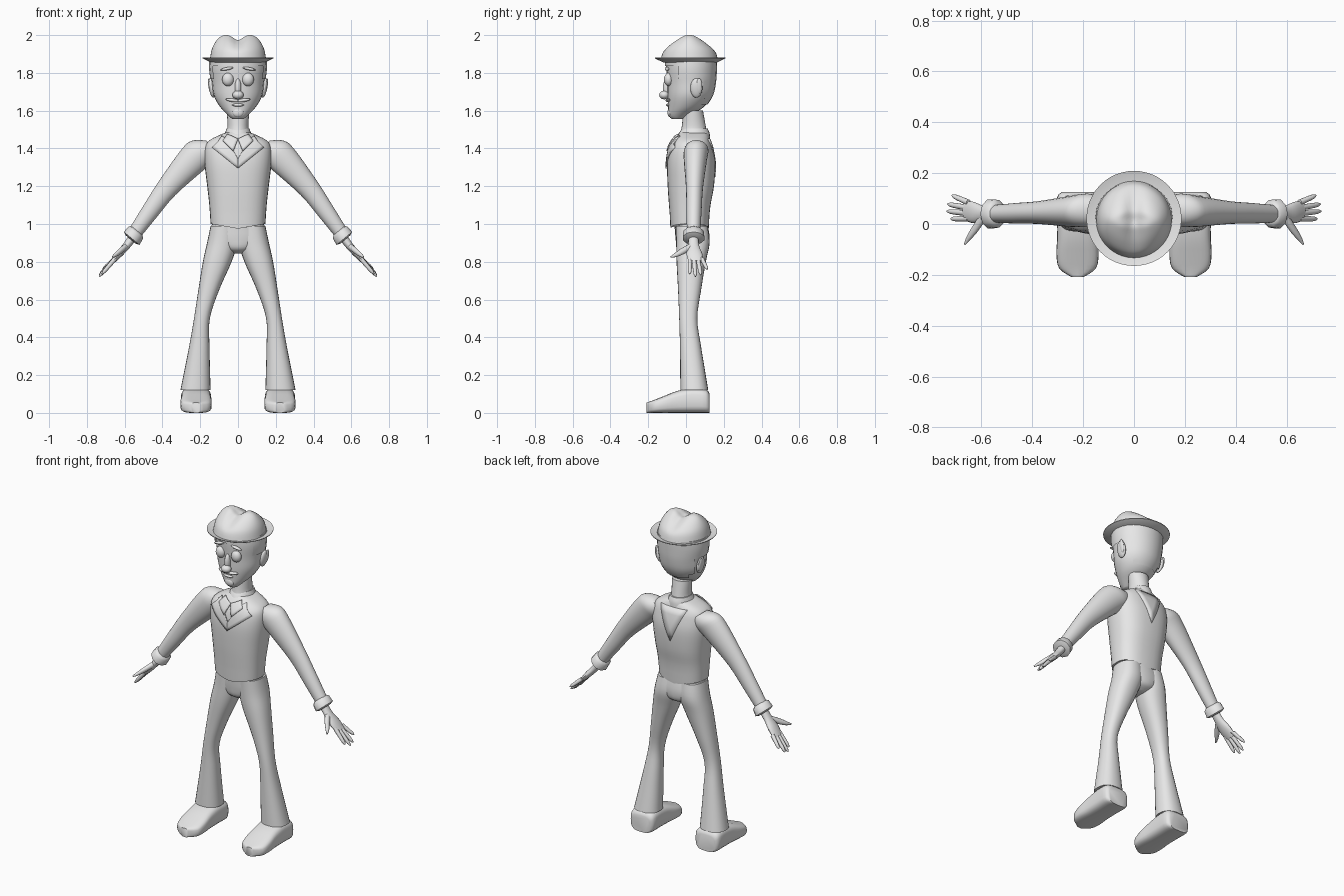
import bpy, bmesh
from math import cos, sin, pi, exp
from mathutils import Vector
from mathutils.bvhtree import BVHTree

if "Cube" in bpy.data.objects:
    bpy.data.objects.remove(bpy.data.objects["Cube"])

X, Y, Z = Vector((1, 0, 0)), Vector((0, 1, 0)), Vector((0, 0, 1))
ARM_UP = Vector((0.77, 0, 0.64))
parts = []

clay = bpy.data.materials.new("light_grey")
clay.use_nodes = True
grey = (0.8, 0.8, 0.8, 1)
clay.diffuse_color = grey
clay.node_tree.nodes["Principled BSDF"].inputs["Base Color"].default_value = grey


def finish(name, bm):
    bmesh.ops.recalc_face_normals(bm, faces=bm.faces)
    mesh = bpy.data.meshes.new(name)
    bm.to_mesh(mesh)
    bm.free()
    mesh.materials.append(clay)
    obj = bpy.data.objects.new(name, mesh)
    bpy.context.collection.objects.link(obj)
    parts.append(obj)
    return obj


def smooth_stations(stations, steps):
    """Catmull-Rom interpolation of number tuples."""
    out = []
    last = len(stations) - 1
    for i in range(last):
        a, b, c, d = (stations[min(max(k, 0), last)] for k in range(i - 1, i + 3))
        for s in range(steps):
            t = s / steps
            out.append([q + t / 2 * (r - p + t * (2 * p - 5 * q + 4 * r - w + t * (3 * (q - r) + w - p)))
                        for p, q, r, w in zip(a, b, c, d)])
    return out + [list(stations[-1])]


def loft(name, stations, u=X, v=Y, power=2, sides=24, steps=4, side=1, edit=None):
    """Skin superellipse rings; a station is x, y, z, radius along u, radius along v."""
    bm = bmesh.new()
    rings = []
    for x, y, z, ru, rv in smooth_stations(stations, steps):
        ring = []
        for k in range(sides):
            c, s = cos(2 * pi * k / sides), sin(2 * pi * k / sides)
            cu = abs(c) ** (2 / power) * (1 if c > 0 else -1)
            sv = abs(s) ** (2 / power) * (1 if s > 0 else -1)
            p = Vector((x, y, z)) + u * ru * cu + v * rv * sv
            ring.append(bm.verts.new((p.x * side, p.y, p.z)))
        rings.append(ring)
    for a, b in zip(rings, rings[1:]):
        for k in range(sides):
            j = (k + 1) % sides
            bm.faces.new((a[k], a[j], b[j], b[k]))
    bm.faces.new(rings[0])
    bm.faces.new(rings[-1])
    if edit:
        edit(bm)
    return finish(name, bm)


def upright(levels, x=0):
    """Levels of height, half width, front y, back y."""
    return [(x, (f + b) / 2, z, w, (b - f) / 2) for z, w, f, b in levels]


def ball(name, loc, size, tilt=0):
    bm = bmesh.new()
    bmesh.ops.create_uvsphere(bm, u_segments=20, v_segments=12, radius=1)
    for p in bm.verts:
        x, y, z = (p.co[i] * size[i] for i in range(3))
        p.co = Vector(loc) + Vector((x * cos(tilt) - z * sin(tilt), y, x * sin(tilt) + z * cos(tilt)))
    return finish(name, bm)


# Head and neck
head_levels = [(1.555, .03, -.075, -.02), (1.575, .052, -.092, .02), (1.62, .095, -.095, .095),
               (1.68, .128, -.098, .137), (1.75, .138, -.1, .153), (1.82, .147, -.105, .158),
               (1.88, .145, -.105, .16)]
loft("head", upright(head_levels))
loft("neck", upright([(1.44, .08, -.05, .12), (1.5, .056, -.025, .108), (1.6, .06, -.015, .09)]))


def trim_hair(bm):
    def bare(p):
        return not ((p.y > .09 and p.z > 1.64) or (p.y > -.05 and p.z > 1.76) or p.z > 1.84)
    gone = [f for f in bm.faces if bare(f.calc_center_median())]
    bmesh.ops.delete(bm, geom=gone, context="FACES")


loft("hair", upright([(z, w + .006, f - .006, b + .006) for z, w, f, b in head_levels]), edit=trim_hair)

# Face
ball("nose_bridge", (0, -.1, 1.72), (.017, .022, .05))
ball("nose_tip", (0, -.115, 1.683), (.03, .027, .023))
ball("lower_lip", (0, -.093, 1.63), (.032, .012, .008))
ball("chin_tuft", (0, -.084, 1.59), (.03, .014, .025))
for side, label in ((1, "left"), (-1, "right")):
    ball(label + "_eye", (.053 * side, -.092, 1.765), (.031, .025, .035))
    ball(label + "_brow", (.058 * side, -.1, 1.822), (.035, .012, .008), -.2 * side)
    ball(label + "_moustache", (.03 * side, -.094, 1.655), (.036, .014, .009), .15 * side)
    ball(label + "_ear", (.138 * side, .055, 1.72), (.016, .032, .052), -.15 * side)
    ball(label + "_ear_rim", (.148 * side, .07, 1.73), (.009, .016, .042), -.15 * side)


# Hat with a front-to-back crease
def crease(bm):
    for p in bm.verts:
        depth = max(0, p.co.z - 1.9) / .1
        p.co.z -= .028 * depth * exp(-(p.co.x / .035) ** 2)


loft("hat_crown", upright([(1.865, .15, -.135, .17), (1.92, .14, -.118, .153), (1.96, .122, -.08, .113),
                           (1.99, .095, -.035, .07), (2.002, .06, -.01, .045), (2.0, .004, .015, .02)]),
     sides=40, edit=crease)
loft("hat_brim", [(0, .022, z, r, r) for z, r in ((1.855, .142), (1.877, .187), (1.881, .187), (1.868, .14))],
     sides=48, steps=1)


# Vest with a hem that dips in the middle
def dip_hem(bm):
    for p in bm.verts:
        if p.co.z < 1.02:
            p.co.z -= .025 * (1 - min(1, abs(p.co.x) / .14))


vest = loft("vest", upright([(1.0, .145, -.082, .12), (1.1, .152, -.09, .13), (1.2, .163, -.097, .148),
                             (1.32, .177, -.1, .155), (1.4, .176, -.088, .142), (1.44, .155, -.068, .13),
                             (1.47, .1, -.045, .12), (1.485, .06, -.03, .11)]),
            power=2.5, sides=32, edit=dip_hem)
vest_surface = BVHTree.FromPolygons([p.co for p in vest.data.vertices],
                                    [p.vertices for p in vest.data.polygons])


def cloth_plate(name, outline, side=1, front=True, lift=.004):
    """Thin plate draped on the vest, outlined in x and z."""
    bm = bmesh.new()
    bm.faces.new([bm.verts.new((x * side, 0, z)) for x, z in outline])
    bmesh.ops.triangulate(bm, faces=bm.faces)
    bmesh.ops.subdivide_edges(bm, edges=bm.edges, cuts=4, use_grid_fill=True)
    way = 1 if front else -1
    for p in bm.verts:
        hit = vest_surface.ray_cast(Vector((p.co.x, -way, p.co.z)), Y * way)[0]
        p.co.y = (hit.y if hit else 0) - way * lift
    plate = finish(name, bm)
    thick = plate.modifiers.new("thickness", "SOLIDIFY")
    thick.thickness = .008
    thick.offset = 0


# Lapels, shirt collar and back panel
loft("collar_band", upright([(1.45, .085, -.052, .128), (1.48, .07, -.038, .125), (1.505, .06, -.02, .115)]))
for side, label in ((1, "left"), (-1, "right")):
    cloth_plate(label + "_lapel", [(.085, 1.465), (.105, 1.435), (.137, 1.405), (0, 1.295), (0, 1.345),
                                   (.06, 1.45)], side)
    cloth_plate(label + "_collar_flap", [(.055, 1.475), (.08, 1.44), (.025, 1.385), (0, 1.45)], side, lift=.009)
cloth_plate("back_panel", [(-.09, 1.45), (.09, 1.45), (0, 1.25)], front=False, lift=0)

# Trousers
loft("hips", upright([(1.03, .13, -.065, .105), (.98, .142, -.06, .118), (.92, .15, -.055, .125),
                      (.87, .1, -.045, .115), (.845, .03, -.01, .07)]))
for side, label in ((1, "left"), (-1, "right")):
    legs = [(.99, .075, .07, -.055, .115), (.9, .084, .08, -.052, .125), (.8, .11, .076, -.05, .105),
            (.65, .155, .055, -.042, .08), (.5, .191, .042, -.036, .06), (.35, .205, .054, -.032, .08),
            (.12, .225, .08, -.03, .118)]
    loft(label + "_trouser_leg", [(x, (f + b) / 2, z, w, (b - f) / 2) for z, x, w, f, b in legs],
         side=side, power=2.3)

    # Shoe
    shoe = [(.125, .062, .1), (.105, .08, .125), (.03, .08, .132), (-.05, .08, .115), (-.12, .083, .088),
            (-.175, .072, .066), (-.208, .025, .055)]
    loft(label + "_shoe", [(.222, y, h / 2, w, h / 2) for y, w, h in shoe], v=Z, power=3.5, side=side, steps=3)

    # Sleeve and flared cuff
    sleeve = [(.13, .055, 1.41, .05, .05), (.18, .055, 1.39, .08, .064), (.235, .05, 1.345, .081, .062),
              (.375, .045, 1.19, .057, .045), (.47, .042, 1.06, .046, .04), (.555, .04, .94, .036, .034)]
    loft(label + "_sleeve", sleeve, u=ARM_UP, side=side)
    cuff = [(.535, .04, .965, .038, .04), (.541, .04, .955, .05, .056), (.563, .04, .924, .054, .06),
            (.568, .04, .918, .035, .04)]
    loft(label + "_cuff", cuff, u=ARM_UP, side=side, sides=10, steps=1)

    # Hand
    palm = [(.55, .04, .94, .024, .025), (.59, .04, .885, .02, .03), (.63, .045, .84, .018, .042),
            (.665, .052, .8, .012, .038)]
    loft(label + "_palm", palm, u=ARM_UP, side=side, sides=16)
    tips = [(.02, .72, .735), (.05, .735, .722), (.078, .733, .73), (.112, .715, .76)]
    for i, (tip_y, tip_x, tip_z) in enumerate(tips):
        root = Vector((.65, .021 + .021 * i, .817))
        tip = Vector((tip_x, tip_y, tip_z))
        finger = [(*root.lerp(tip, t), r, r) for t, r in ((0, .012), (.5, .011), (.85, .009), (1, .003))]
        loft(f"{label}_finger_{i + 1}", finger, u=ARM_UP, side=side, sides=10, steps=2)
    thumb = [(.595, .025, .88, .016, .018), (.625, -.02, .855, .014, .018), (.65, -.055, .835, .01, .012),
             (.665, -.08, .825, .004, .004)]
    loft(label + "_thumb", thumb, u=ARM_UP, v=Vector((.4, .6, -.6)), side=side, sides=10, steps=2)

# Shading
bpy.ops.object.select_all(action="DESELECT")
for obj in parts:
    obj.select_set(True)
bpy.context.view_layer.objects.active = parts[0]
bpy.ops.object.shade_smooth_by_angle(angle=.8)
